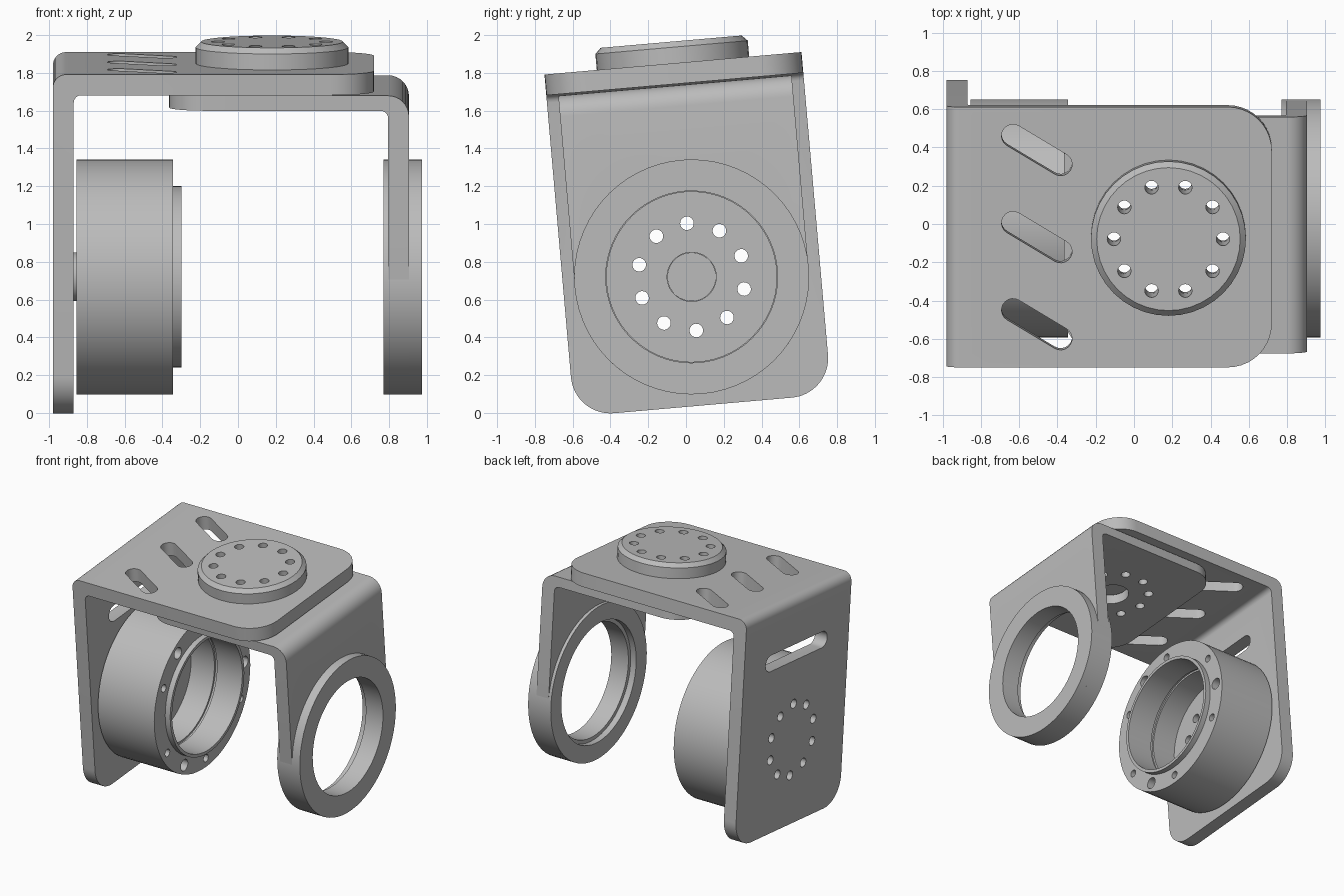
import bpy, bmesh, math
from math import cos, sin, pi, radians
from mathutils import Matrix, Vector

cube = bpy.data.objects.get("Cube")
if cube:
    bpy.data.objects.remove(cube, do_unlink=True)

# One grey finish for the whole assembly
grey = bpy.data.materials.new("machined grey")
grey.use_nodes = True
colour = (0.5, 0.5, 0.5, 1)
grey.diffuse_color = colour
grey.node_tree.nodes["Principled BSDF"].inputs["Base Color"].default_value = colour

# The assembly leans about the joint axis
LEAN = Matrix.Translation((0, 0.03, 0.72)) @ Matrix.Rotation(radians(5), 4, 'X')
ALONG_X = Matrix.Rotation(pi / 2, 4, 'Y')
HUB_X = 0.18          # centre of the top flange
JOINT_R = 0.622       # joint outer radius


def make(name, bm):
    bmesh.ops.recalc_face_normals(bm, faces=bm.faces)
    mesh = bpy.data.meshes.new(name)
    bm.to_mesh(mesh)
    bm.free()
    mesh.materials.append(grey)
    obj = bpy.data.objects.new(name, mesh)
    bpy.context.collection.objects.link(obj)
    obj.matrix_world = LEAN
    return obj


def activate(obj):
    bpy.ops.object.select_all(action='DESELECT')
    obj.select_set(True)
    bpy.context.view_layer.objects.active = obj


def combine(obj, other, operation):
    activate(obj)
    mod = obj.modifiers.new(operation, 'BOOLEAN')
    mod.operation, mod.solver, mod.object = operation, 'EXACT', other
    bpy.ops.object.modifier_apply(modifier=mod.name)
    bpy.data.objects.remove(other, do_unlink=True)


def smooth(obj):
    activate(obj)
    bpy.ops.object.shade_smooth_by_angle(angle=radians(25))


def lathe(name, profile, axis=Matrix(), steps=64):
    """Closed (radius, height) profile spun around an axis."""
    bm = bmesh.new()
    rings = [[bm.verts.new(axis @ Vector((r * cos(a), r * sin(a), h))) for r, h in profile]
             for a in (2 * pi * i / steps for i in range(steps))]
    n = len(profile)
    for i in range(steps):
        a, b = rings[i], rings[(i + 1) % steps]
        for j in range(n):
            k = (j + 1) % n
            bm.faces.new((a[j], a[k], b[k], b[j]))
    return make(name, bm)


def slot(bm, place, radius, depth, length=0, steps=20):
    """Round-ended prism centred on place; a plain cylinder at zero length."""
    pts = []
    for side in (1, -1):
        for i in range(steps // 2 + (1 if length else 0)):
            a = -pi / 2 + 2 * pi * i / steps + (pi if side < 0 else 0)
            pts.append((side * length / 2 + radius * cos(a), radius * sin(a)))
    low, high = [[bm.verts.new(place @ Vector((x, y, z))) for x, y in pts]
                 for z in (-depth / 2, depth / 2)]
    bm.faces.new(low[::-1])
    bm.faces.new(high)
    for i in range(len(pts)):
        k = (i + 1) % len(pts)
        bm.faces.new((low[i], low[k], high[k], high[i]))


def bolt_circle_x(bm, x, radius, hole, depth, count, start=0):
    for i in range(count):
        a = radians(start) + 2 * pi * i / count
        slot(bm, Matrix.Translation((x, radius * cos(a), radius * sin(a))) @ ALONG_X, hole, depth)


def bolt_circle_z(bm, z, depth):
    for i in range(10):
        a = 2 * pi * i / 10
        slot(bm, Matrix.Translation((HUB_X + 0.285 * cos(a), 0.285 * sin(a), z)), 0.035, depth)


def round_edges(bm, radius, test, segments=10):
    edges = [e for e in bm.edges if test((e.verts[0].co + e.verts[1].co) / 2, e)]
    bmesh.ops.bevel(bm, geom=edges, offset=radius, offset_type='OFFSET',
                    segments=segments, profile=0.5, affect='EDGES')


def bracket(name, outer, inner, end, top, under, foot, half, bend, end_r, foot_r):
    """Bent sheet: an L section swept across the depth with rounded corners."""
    bm = bmesh.new()
    section = [(outer, top), (end, top), (end, under), (inner, under), (inner, foot), (outer, foot)]
    face = bm.faces.new([bm.verts.new((x, -half, z)) for x, z in section])
    swept = bmesh.ops.extrude_face_region(bm, geom=[face])
    bmesh.ops.translate(bm, vec=(0, 2 * half, 0),
                        verts=[v for v in swept["geom"] if isinstance(v, bmesh.types.BMVert)])

    def at(x, z):
        return lambda c, e: abs(c.x - x) < 1e-4 and abs(c.z - z) < 1e-4 and abs(c.y) < 1e-4
    round_edges(bm, bend, at(outer, top), 8)
    round_edges(bm, 0.04, at(inner, under), 4)
    round_edges(bm, end_r, lambda c, e: abs(c.x - end) < 1e-4 and abs(abs(c.y) - half) < 1e-4)
    round_edges(bm, foot_r, lambda c, e: abs(c.z - foot) < 1e-4 and abs(abs(c.y) - half) < 1e-4, 16)
    return make(name, bm)


# Upper bracket with slots and bolt holes
upper = bracket("upper_bracket", -0.98, -0.87, 0.72, 1.135, 1.025, -0.683, 0.683, 0.07, 0.23, 0.21)
bm = bmesh.new()
for v in (-0.457, 0, 0.457):
    slot(bm, Matrix.Translation((-0.508, v, 1.08)) @ Matrix.Rotation(radians(-31), 4, 'Z'),
         0.06, 0.3, 0.29)
slot(bm, Matrix.Translation((-0.925, 0, 0.7)) @ ALONG_X @ Matrix.Rotation(pi / 2, 4, 'Z'),
     0.065, 0.3, 0.67)
bolt_circle_x(bm, -0.925, 0.285, 0.036, 0.3, 10, 90)
bolt_circle_z(bm, 1.08, 0.3)
combine(upper, make("upper_cutter", bm), 'DIFFERENCE')
smooth(upper)

# Lower bracket carrying the open ring
lower = bracket("lower_bracket", 0.905, 0.795, -0.365, 1.017, 0.937, -0.62, 0.62, 0.11, 0.2, 0.615)
bm = bmesh.new()
bolt_circle_z(bm, 0.98, 0.3)
slot(bm, Matrix.Translation((HUB_X, 0, 0.98)), 0.13, 0.3, steps=32)
slot(bm, Matrix.Translation((0.85, 0, 0)) @ ALONG_X, 0.54, 0.3, steps=64)
combine(lower, make("lower_cutter", bm), 'DIFFERENCE')
smooth(lower)

# Open joint ring with a shallow locating recess on its inner face
ring = lathe("joint_ring", [(0.485, 0.77), (JOINT_R, 0.77), (JOINT_R, 0.975), (0.455, 0.975),
                            (0.455, 0.82), (0.485, 0.82)], ALONG_X)
smooth(ring)

# Joint cup: floor, stepped bore and locating lip
cup = lathe("joint_cup", [(0.13, -0.855), (JOINT_R, -0.855), (JOINT_R, -0.345), (0.48, -0.345),
                          (0.48, -0.30), (0.455, -0.30), (0.455, -0.53), (0.465, -0.53),
                          (0.465, -0.55), (0.45, -0.55), (0.45, -0.76), (0.13, -0.76)], ALONG_X)
bm = bmesh.new()
bolt_circle_x(bm, -0.81, 0.285, 0.036, 0.3, 10, 90)
bolt_circle_x(bm, -0.345, 0.55, 0.03, 0.2, 6, 30)
bolt_circle_x(bm, -0.345, 0.55, 0.046, 0.2, 3)
combine(cup, make("cup_cutter", bm), 'DIFFERENCE')
smooth(cup)

# Centre spigot between cup and bracket
bm = bmesh.new()
slot(bm, Matrix.Translation((-0.835, 0, 0)) @ ALONG_X, 0.129, 0.07, steps=32)
smooth(make("cup_spigot", bm))

# Top mounting flange with a chamfered rim
bm = bmesh.new()
bmesh.ops.create_cone(bm, cap_ends=True, segments=40, radius1=0.405, radius2=0.405, depth=0.115,
                      matrix=Matrix.Translation((HUB_X, 0, 1.1925)))
round_edges(bm, 0.03, lambda c, e: c.z > 1.249, 1)
flange = make("top_flange", bm)
bm = bmesh.new()
bolt_circle_z(bm, 1.2, 0.3)
combine(flange, make("flange_cutter", bm), 'DIFFERENCE')
smooth(flange)
